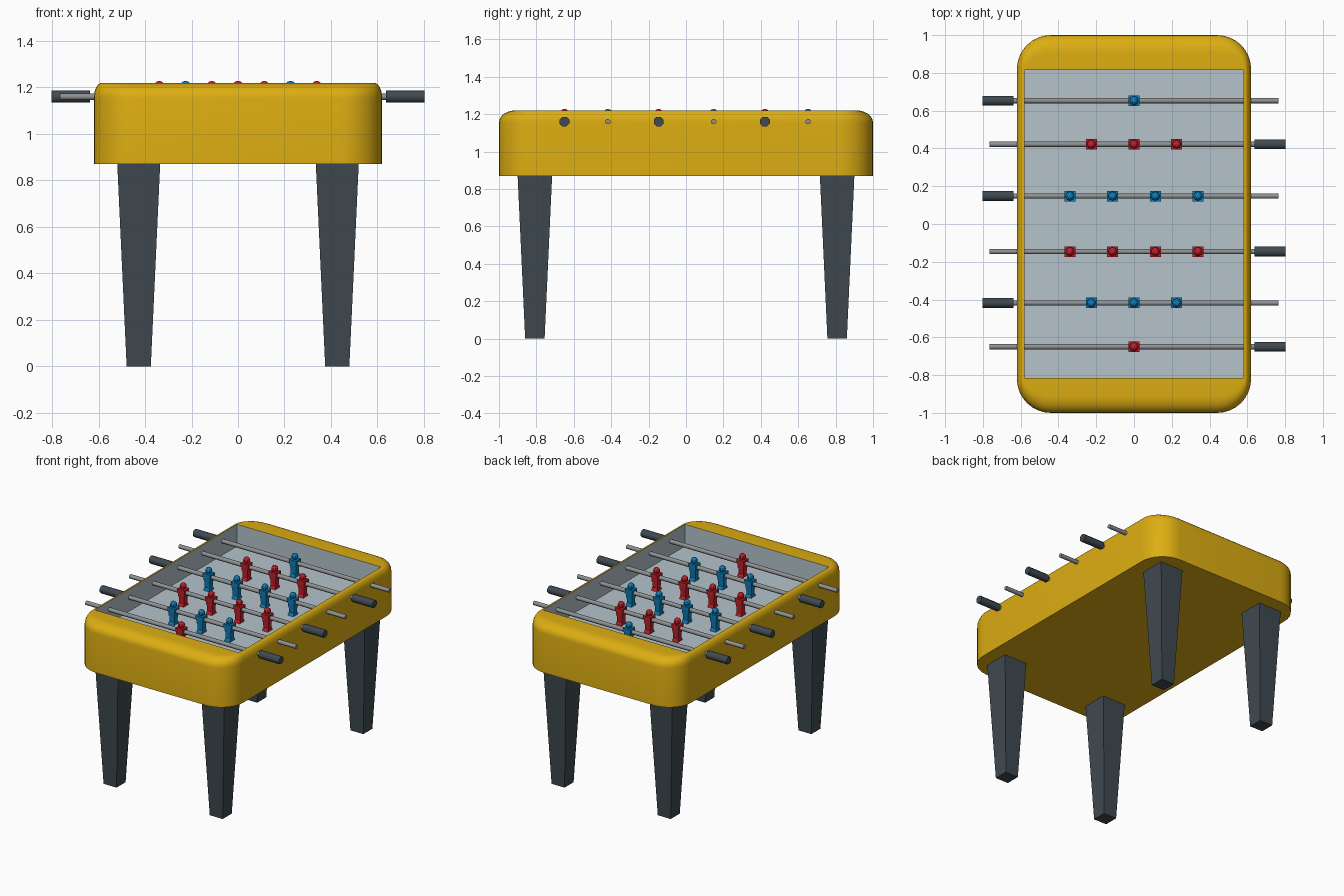
import bpy, bmesh, math
from mathutils import Matrix, Vector

if "Cube" in bpy.data.objects:
    bpy.data.objects.remove(bpy.data.objects["Cube"])


def mat(name, rgb):
    m = bpy.data.materials.new(name)
    m.diffuse_color = (*rgb, 1)
    m.use_nodes = True
    m.node_tree.nodes["Principled BSDF"].inputs["Base Color"].default_value = m.diffuse_color
    return m


YELLOW = mat("yellow", (0.72, 0.42, 0.006))
FIELD = mat("pale grey", (0.46, 0.55, 0.60))
DARK = mat("dark slate", (0.05, 0.067, 0.082))
METAL = mat("metal grey", (0.27, 0.28, 0.29))
RED = mat("red", (0.55, 0.014, 0.024))
BLUE = mat("blue", (0.005, 0.21, 0.48))


def finish(bm, name, mats, smooth=None):
    bmesh.ops.remove_doubles(bm, verts=bm.verts, dist=1e-5)
    bmesh.ops.recalc_face_normals(bm, faces=bm.faces)
    me = bpy.data.meshes.new(name)
    bm.to_mesh(me)
    bm.free()
    for m in mats:
        me.materials.append(m)
    ob = bpy.data.objects.new(name, me)
    bpy.context.collection.objects.link(ob)
    if smooth:
        bpy.ops.object.select_all(action='DESELECT')
        ob.select_set(True)
        bpy.context.view_layer.objects.active = ob
        bpy.ops.object.shade_smooth_by_angle(angle=math.radians(smooth))
    return ob


def ring(bm, hx, hy, rx, ry, z, n=8):
    """Rounded rectangle of verts; zero radii give a sharp rectangle."""
    out = []
    for k, (sx, sy) in enumerate([(1, 1), (-1, 1), (-1, -1), (1, -1)]):
        for i in range(n + 1):
            a = math.pi / 2 * (k + i / n)
            out.append(bm.verts.new((sx * (hx - rx) + rx * math.cos(a),
                                     sy * (hy - ry) + ry * math.sin(a), z)))
    return out


# cabinet: rounded outer shell, rolled rim, sunken playing field
bm = bmesh.new()
rings = [ring(bm, 0.62, 1.0, 0.18, 0.18, 0.87)]
for i in range(7):
    t = math.pi / 2 * i / 6
    dx, dy = 0.035 * (1 - math.cos(t)), 0.09 * (1 - math.cos(t))
    rings.append(ring(bm, 0.62 - dx, 1.0 - dy, 0.18 - dx, 0.18 - dy,
                      1.155 + 0.065 * math.sin(t)))
rings.append(ring(bm, 0.58, 0.815, 0, 0, 1.22))
rings.append(ring(bm, 0.58, 0.815, 0, 0, 1.06))
for j, (a, b) in enumerate(zip(rings, rings[1:])):
    for i in range(len(a)):
        k = (i + 1) % len(a)
        f = bm.faces.new((a[i], a[k], b[k], b[i]))
        f.material_index = 1 if j == len(rings) - 2 else 0
bm.faces.new(rings[0][::-1])
bm.faces.new(rings[-1]).material_index = 1
finish(bm, "table_cabinet", [YELLOW, FIELD], 30)


def block(bm, c, bottom, top, z0, z1):
    """Tapered box: bottom and top are half sizes (x, y)."""
    vs = bmesh.ops.create_cube(bm, size=2)["verts"]
    for v in vs:
        h, z = (top, z1) if v.co.z > 0 else (bottom, z0)
        v.co = Vector((c[0] + v.co.x * h[0], c[1] + v.co.y * h[1], z))


# tapered legs
for sx, nx in ((-1, "left"), (1, "right")):
    for sy, ny in ((-1, "front"), (1, "back")):
        bm = bmesh.new()
        block(bm, (sx * 0.427, sy * 0.808), (0.052, 0.052), (0.0925, 0.0925), 0, 0.875)
        finish(bm, f"{ny}_{nx}_leg", [DARK])

ROD_Z = 1.16


def bar(name, x0, x1, y, r, m):
    bm = bmesh.new()
    M = (Matrix.Translation(((x0 + x1) / 2, y, ROD_Z)) @ Matrix.Rotation(math.pi / 2, 4, 'Y')
         @ Matrix.Rotation(math.pi / 8, 4, 'Z'))
    bmesh.ops.create_cone(bm, cap_ends=True, segments=8, radius1=r, radius2=r,
                          depth=abs(x1 - x0), matrix=M)
    finish(bm, name, [m], 50)


def player(name, x, y, m):
    bm = bmesh.new()
    c = (x, y)
    block(bm, c, (0.021, 0.017), (0.021, 0.02), 1.08, 1.135)      # legs
    block(bm, c, (0.022, 0.028), (0.021, 0.02), 1.064, 1.085)     # feet
    block(bm, c, (0.023, 0.022), (0.028, 0.025), 1.125, 1.168)    # torso
    block(bm, c, (0.029, 0.028), (0.029, 0.028), 1.162, 1.186)    # shoulders
    bmesh.ops.create_uvsphere(bm, u_segments=8, v_segments=6, radius=0.024,
                              matrix=Matrix.Translation((x, y, 1.204)))
    finish(bm, name, [m])


# rods with one handle each, alternating sides, and their players
rows = [(-0.65, 1), (-0.418, 3), (-0.146, 4), (0.148, 4), (0.422, 3), (0.653, 1)]
for i, (y, count) in enumerate(rows):
    s = 1 if i % 2 == 0 else -1
    bar(f"rod_{i + 1}", -s * 0.765, s * 0.70, y, 0.015, METAL)
    bar(f"handle_{i + 1}", s * 0.637, s * 0.803, y, 0.028, DARK)
    for p in range(count):
        player(f"player_{i + 1}_{p + 1}", (p - (count - 1) / 2) * 0.226, y,
               RED if s > 0 else BLUE)
